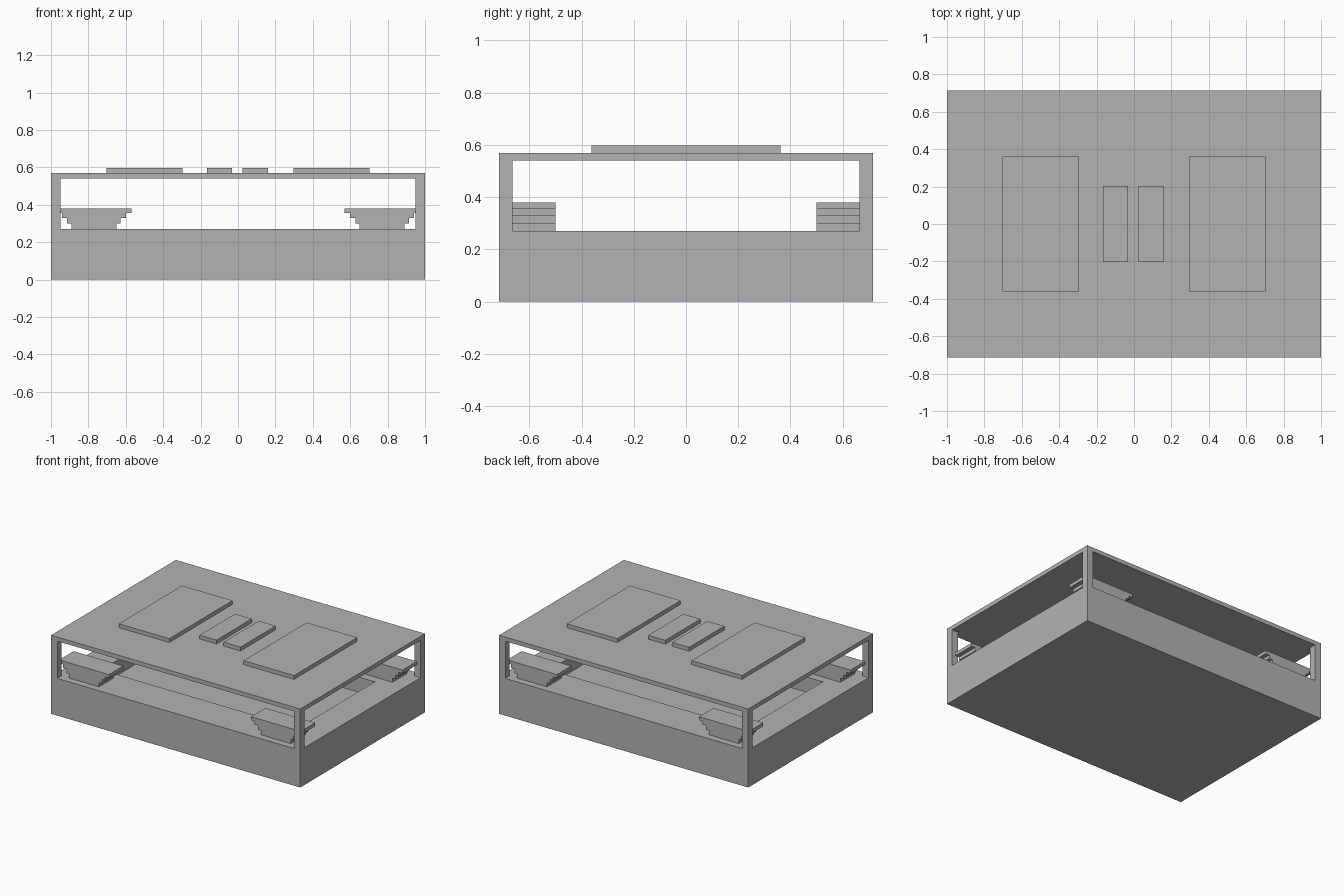
import bpy
import bmesh

old = bpy.data.objects.get("Cube")
if old:
    bpy.data.objects.remove(old, do_unlink=True)

# Single plain grey for the whole model
grey = bpy.data.materials.new("plain_grey")
grey.use_nodes = True
colour = (0.45, 0.45, 0.45, 1)
grey.diffuse_color = colour
grey.node_tree.nodes["Principled BSDF"].inputs["Base Color"].default_value = colour


def add_object(name, bm):
    bmesh.ops.recalc_face_normals(bm, faces=bm.faces)
    mesh = bpy.data.meshes.new(name)
    bm.to_mesh(mesh)
    bm.free()
    mesh.materials.append(grey)
    obj = bpy.data.objects.new(name, mesh)
    bpy.context.collection.objects.link(obj)
    return obj


def box(name, x, y, z):
    """Box from (low, high) ranges on each axis."""
    bm = bmesh.new()
    bmesh.ops.create_cube(bm, size=1)
    for v in bm.verts:
        v.co = [r[0] if c < 0 else r[1] for c, r in zip(v.co, (x, y, z))]
    return add_object(name, bm)


def mirrored(low, high, side):
    return tuple(sorted((low * side, high * side)))


HALF_X, HALF_Y = 1.0, 0.715
POST_X, POST_Y = 0.95, 0.665
FLOOR, CEILING, ROOF = 0.27, 0.54, 0.57

# Solid base with a rectangular pit sunk in its top
base = box("base", (-HALF_X, HALF_X), (-HALF_Y, HALF_Y), (0, FLOOR))
bm = bmesh.new()
bm.from_mesh(base.data)
bm.faces.ensure_lookup_table()
top = max(bm.faces, key=lambda f: f.calc_center_median().z)
bmesh.ops.inset_region(bm, faces=[top], thickness=0.2)
for v in top.verts:
    v.co.x = 0.79 if v.co.x > 0 else -0.79
    v.co.y = 0.44 if v.co.y > 0 else -0.44
pit = bmesh.ops.extrude_face_region(bm, geom=[top])
for v in pit["geom"]:
    if isinstance(v, bmesh.types.BMVert):
        v.co.z -= 0.11
if top.is_valid:
    bmesh.ops.delete(bm, geom=[top], context="FACES_ONLY")
bmesh.ops.recalc_face_normals(bm, faces=bm.faces)
bm.to_mesh(base.data)
bm.free()

# Roof slab
box("roof_slab", (-HALF_X, HALF_X), (-HALF_Y, HALF_Y), (CEILING, ROOF))

# Stepped bracket outline: half widths and heights of each tier
TIERS = ((0.12, 0.27, 0.30), (0.143, 0.30, 0.33), (0.17, 0.33, 0.355), (0.20, 0.355, 0.38))


def stepped_block(name, centre_x, y):
    right = [(w, z) for w, low, high in TIERS for z in (low, high)]
    outline = right + [(-w, z) for w, z in reversed(right)]
    bm = bmesh.new()
    face = bm.faces.new([bm.verts.new((centre_x + w, y[0], z)) for w, z in outline])
    moved = bmesh.ops.extrude_face_region(bm, geom=[face])["geom"]
    verts = [v for v in moved if isinstance(v, bmesh.types.BMVert)]
    bmesh.ops.translate(bm, verts=verts, vec=(0, y[1] - y[0], 0))
    add_object(name, bm)


# Corner posts and stepped blocks
for sx, side in ((-1, "right"), (1, "left")):
    for sy, end in ((-1, "front"), (1, "back")):
        box(f"{end}_{side}_post", mirrored(POST_X, HALF_X, sx),
            mirrored(POST_Y, HALF_Y, sy), (FLOOR, CEILING))
        stepped_block(f"{end}_{side}_stepped_block", 0.77 * sx, mirrored(0.5, POST_Y, sy))
    # Raised roof panels
    box(f"{side}_large_panel", mirrored(0.298, 0.703, sx), (-0.362, 0.362), (ROOF, 0.598))

for name, x in (("right_small_panel", (-0.166, -0.031)), ("left_small_panel", (0.025, 0.161))):
    box(name, x, (-0.202, 0.202), (ROOF, 0.598))
